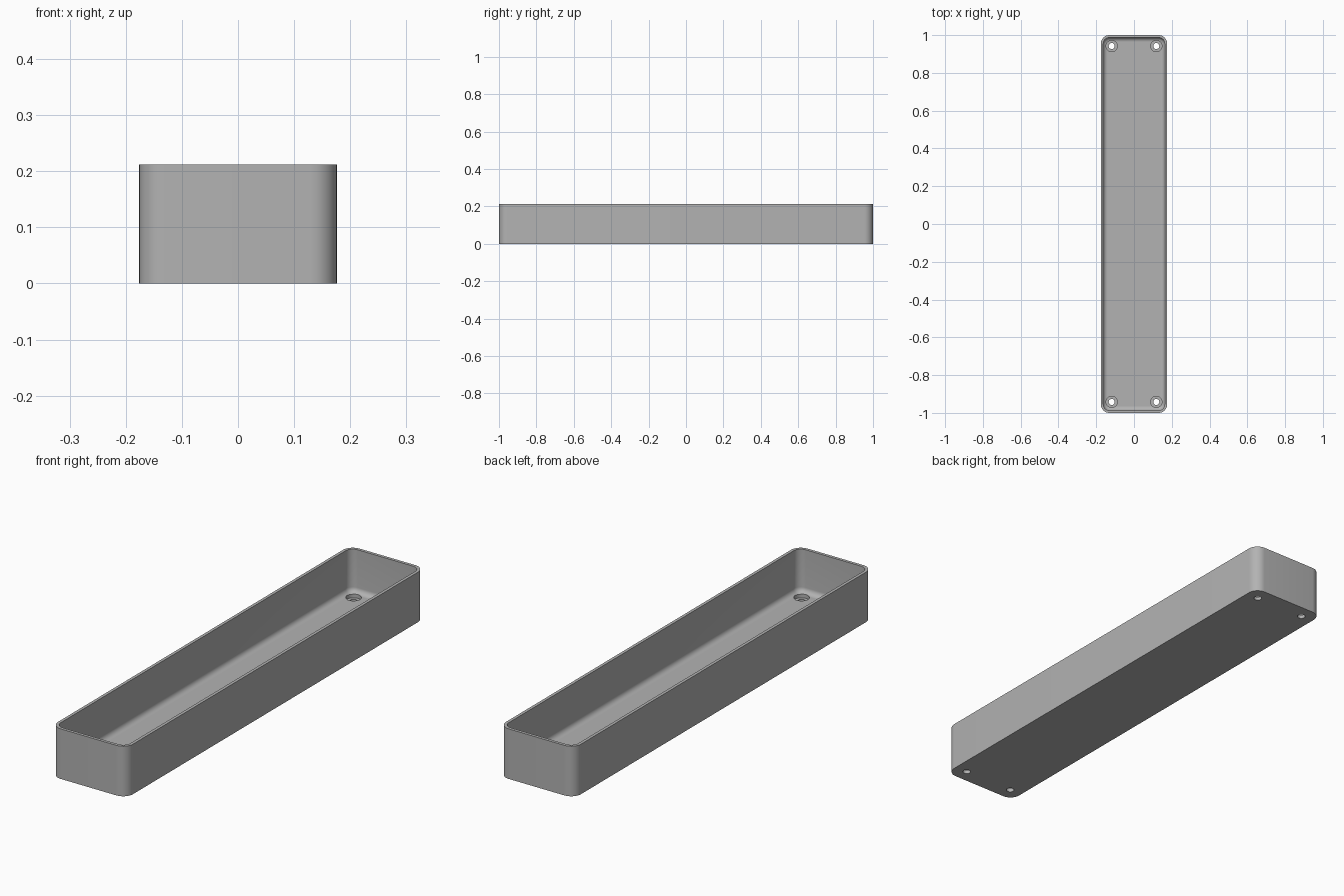
import bpy, bmesh, math

cube = bpy.data.objects.get("Cube")
if cube:
    bpy.data.objects.remove(cube)

HX, HY, H = 0.176, 1.0, 0.212      # half width, half length, height
RADIUS, WALL, FLOOR, FILLET = 0.046, 0.013, 0.03, 0.022

grey = bpy.data.materials.new("plain grey")
grey.use_nodes = True
colour = (0.45, 0.45, 0.45, 1)
grey.diffuse_color = colour
grey.node_tree.nodes["Principled BSDF"].inputs["Base Color"].default_value = colour


def ring(bm, inset, z, steps=10):
    """Rounded rectangle of vertices, inset from the outer outline."""
    r = max(RADIUS - inset, 0.006)
    cx, cy = HX - inset - r, HY - inset - r
    verts = []
    for quarter, (sx, sy) in enumerate([(1, 1), (-1, 1), (-1, -1), (1, -1)]):
        for i in range(steps + 1):
            a = (quarter + i / steps) * math.pi / 2
            verts.append(bm.verts.new((sx * cx + r * math.cos(a), sy * cy + r * math.sin(a), z)))
    return verts


# Tray shell: outer wall, rim, inner wall and a rounded join to the floor
levels = [(0, 0), (0, H), (WALL, H)]
for i in range(9):
    a = i / 8 * math.pi / 2
    levels.append((WALL + FILLET * (1 - math.cos(a)), FLOOR + FILLET * (1 - math.sin(a))))
bm = bmesh.new()
rings = [ring(bm, inset, z) for inset, z in levels]
for low, high in zip(rings, rings[1:]):
    for i in range(len(low)):
        j = (i + 1) % len(low)
        bm.faces.new((low[i], low[j], high[j], high[i]))
bm.faces.new(rings[0][::-1])
bm.faces.new(rings[-1])
bmesh.ops.recalc_face_normals(bm, faces=bm.faces)
mesh = bpy.data.meshes.new("tray")
bm.to_mesh(mesh)
bm.free()
mesh.materials.append(grey)
tray = bpy.data.objects.new("tray", mesh)
bpy.context.collection.objects.link(tray)


def cut_hole(name, x, y, radius, z0, z1):
    bpy.ops.mesh.primitive_cylinder_add(vertices=32, radius=radius, depth=z1 - z0,
                                        location=(x, y, (z0 + z1) / 2))
    cutter = bpy.context.object
    cutter.name = name
    cutter.hide_render = True
    cutter.data.materials.append(grey)
    mod = tray.modifiers.new(name, 'BOOLEAN')
    mod.operation, mod.solver, mod.object = 'DIFFERENCE', 'EXACT', cutter
    bpy.context.view_layer.objects.active = tray
    bpy.ops.object.modifier_apply(modifier=name)
    bpy.data.objects.remove(cutter)


# Corner screw holes, each with a wider recess for the screw head
for x in (-0.118, 0.118):
    for y in (-0.942, 0.942):
        cut_hole("screw_hole", x, y, 0.016, -0.05, 0.1)
        cut_hole("screw_recess", x, y, 0.03, 0.015, 0.1)

bpy.ops.object.select_all(action='DESELECT')
tray.select_set(True)
bpy.context.view_layer.objects.active = tray
bpy.ops.object.shade_smooth_by_angle(angle=math.radians(30))
